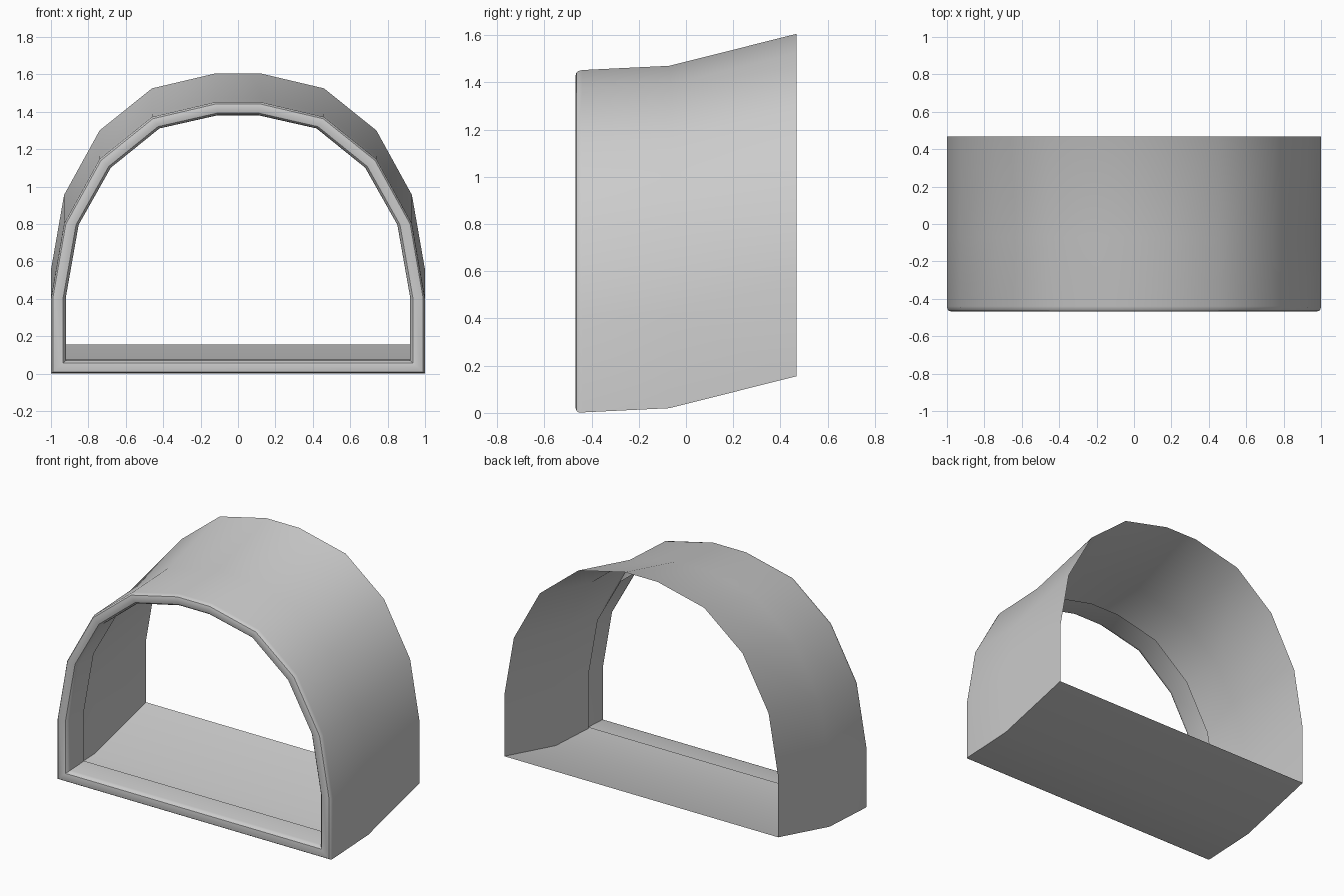
import bpy, bmesh

if "Cube" in bpy.data.objects:
    bpy.data.objects.remove(bpy.data.objects["Cube"])

# Half arch outlines (x, z) from bottom corner to crown: outer edge and inner opening
OUTER = [(1.0, 0.0), (1.0, 0.40), (0.93, 0.80), (0.74, 1.145), (0.46, 1.37), (0.12, 1.45)]
INNER = [(0.92, 0.07), (0.92, 0.41), (0.852, 0.795), (0.68, 1.10), (0.42, 1.31), (0.11, 1.38)]


def mirrored(half):
    return half + [(-x, z) for x, z in reversed(half)]


# Section through the wall: (y, blend from outer to inner, upward shift)
SECTION = [
    (0.467, 0.0, 0.155), (-0.07, 0.0, 0.02), (-0.44, 0.0, 0.002),
    (-0.455, 0.03, 0.0), (-0.464, 0.12, 0.0), (-0.467, 0.28, 0.0),
    (-0.467, 0.6, 0.0), (-0.463, 0.82, 0.0), (-0.452, 0.95, 0.0),
    (-0.435, 1.0, 0.001), (-0.29, 1.0, 0.008),
]


def sweep_arch(name):
    bm = bmesh.new()
    rings = []
    for y, t, lift in SECTION:
        rings.append([
            bm.verts.new((ox + (ix - ox) * t, y, oz + (iz - oz) * t + lift))
            for (ox, oz), (ix, iz) in zip(mirrored(OUTER), mirrored(INNER))])
    for a, b in zip(rings, rings[1:]):
        n = len(a)
        for i in range(n):
            j = (i + 1) % n
            bm.faces.new((a[i], b[i], b[j], a[j]))
    # Orient so the outer wall faces outward (first face lies on the +x side)
    bm.normal_update()
    bm.faces.ensure_lookup_table()
    if bm.faces[0].normal.x < 0:
        bmesh.ops.reverse_faces(bm, faces=bm.faces[:])
    mesh = bpy.data.meshes.new(name)
    bm.to_mesh(mesh)
    bm.free()
    obj = bpy.data.objects.new(name, mesh)
    bpy.context.collection.objects.link(obj)
    return obj


# Arched hood: open thin shell with a rounded front rim turned back inside
hood = sweep_arch("arched_hood")
bpy.context.view_layer.objects.active = hood
hood.select_set(True)
bpy.ops.object.shade_smooth_by_angle(angle=0.54)
